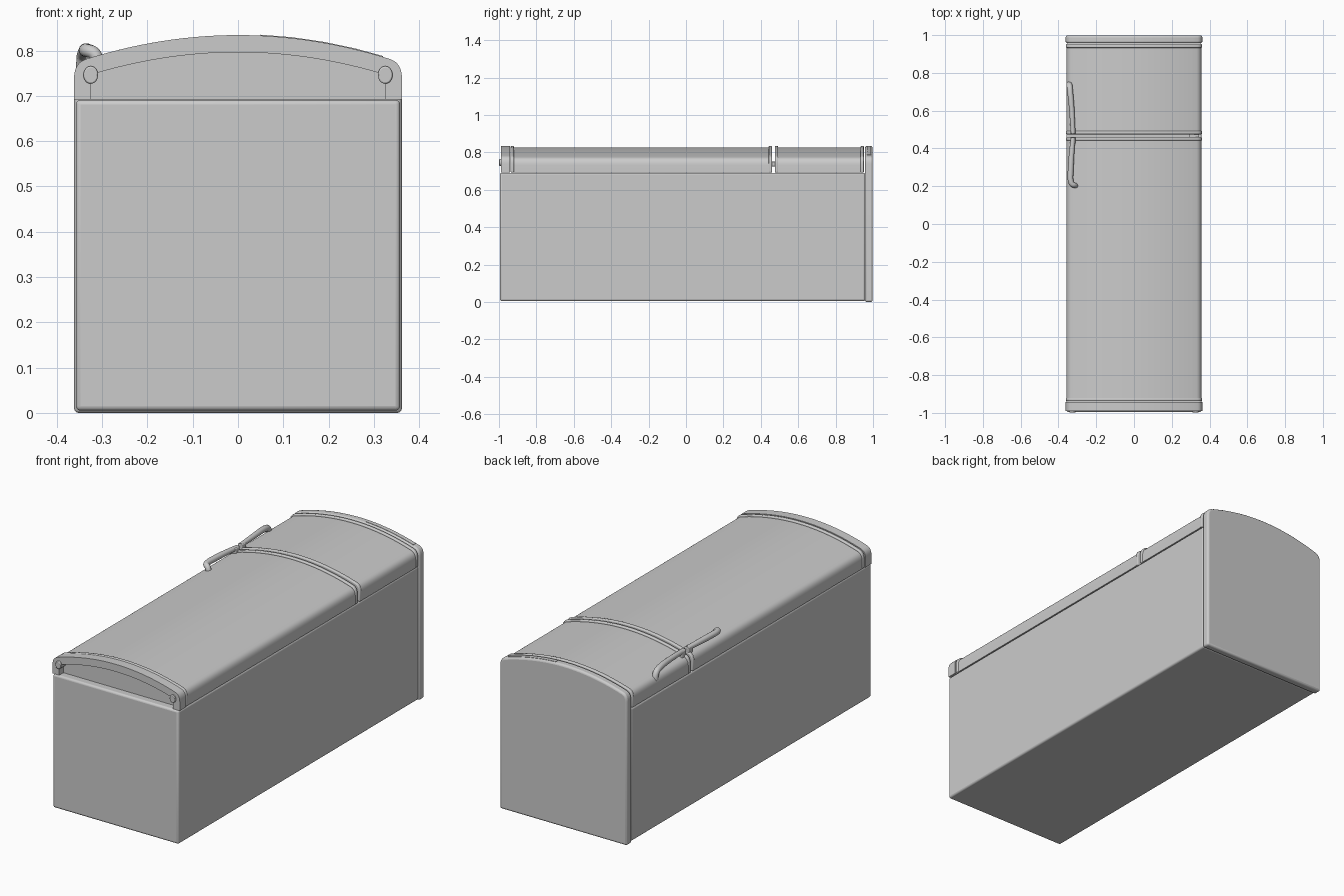
import bpy, bmesh, math
from mathutils import Vector

if "Cube" in bpy.data.objects:
    bpy.data.objects.remove(bpy.data.objects["Cube"])


def finish(ob, bevel=0.0, segs=3):
    if bevel:
        m = ob.modifiers.new("bevel", "BEVEL")
        m.width, m.segments, m.limit_method = bevel, segs, "ANGLE"
        m.angle_limit = math.radians(40)
    bpy.ops.object.select_all(action="DESELECT")
    ob.select_set(True)
    bpy.context.view_layer.objects.active = ob
    bpy.ops.object.shade_smooth_by_angle(angle=math.radians(35))
    return ob


def prism(name, pts, y0, y1, bevel=0.0):
    """Extrude an x/z outline along y."""
    bm = bmesh.new()
    f = bm.faces.new([bm.verts.new((x, y0, z)) for x, z in pts])
    r = bmesh.ops.extrude_face_region(bm, geom=[f])
    bmesh.ops.translate(bm, vec=(0, y1 - y0, 0),
                        verts=[v for v in r["geom"] if isinstance(v, bmesh.types.BMVert)])
    bmesh.ops.recalc_face_normals(bm, faces=bm.faces)
    me = bpy.data.meshes.new(name)
    bm.to_mesh(me)
    bm.free()
    ob = bpy.data.objects.new(name, me)
    bpy.context.collection.objects.link(ob)
    return finish(ob, bevel)


def arch(w, top, bottom, corner=0.035, n=28):
    """Outline with flat bottom, straight sides, rounded shoulders, domed top."""
    xs = w - corner * 0.75
    dome = lambda x: top - 0.47 * x * x
    a, b = Vector((xs, dome(xs))), Vector((w, dome(w) - corner))
    c = Vector((w, dome(w)))
    right = [(w, bottom)]
    for i in range(8):
        t = i / 7
        right.append(tuple(b * (1 - t) ** 2 + c * 2 * t * (1 - t) + a * t * t))
    mid = [(xs - 2 * xs * i / n, dome(xs - 2 * xs * i / n)) for i in range(1, n)]
    return right + mid + [(-x, z) for x, z in reversed(right)]


def rect(x0, x1, z0, z1):
    return [(x0, z0), (x1, z0), (x1, z1), (x0, z1)]


def tube(name, pts, radius):
    """Smooth rounded bar along a path of (x, y, z, thickness)."""
    cu = bpy.data.curves.new(name, "CURVE")
    cu.dimensions, cu.bevel_depth, cu.bevel_resolution = "3D", radius, 5
    cu.use_fill_caps, cu.resolution_u = True, 6
    s = cu.splines.new("NURBS")
    s.points.add(len(pts) - 1)
    for p, (x, y, z, r) in zip(s.points, pts):
        p.co, p.radius = (x, y, z, 1), r
    s.use_endpoint_u, s.order_u = True, 3
    ob = bpy.data.objects.new(name, cu)
    bpy.context.collection.objects.link(ob)
    bpy.ops.object.select_all(action="DESELECT")
    ob.select_set(True)
    bpy.context.view_layer.objects.active = ob
    bpy.ops.object.convert(target="MESH")
    return finish(bpy.context.object)


# Cabinet and domed top cap
prism("cabinet", rect(-0.358, 0.358, 0.005, 0.691), -0.995, 0.958, 0.01)
prism("top_cap", arch(0.362, 0.834, 0.0), 0.957, 0.998, 0.01)
prism("control_panel", [(x, 0.836 - 0.47 * x * x) for x in (0.05, 0.12, 0.19, 0.26, 0.32)]
      + [(0.32, 0.76), (0.05, 0.80)], 0.967, 0.988)

# Doors with raised end trims
trim, panel = arch(0.361, 0.834, 0.692), arch(0.358, 0.826, 0.692)
for label, y0, y1 in (("lower", -0.938, 0.46), ("upper", 0.475, 0.951)):
    prism(label + "_door", panel, y0 + 0.016, y1 - 0.016)
    prism(label + "_door_front_trim", trim, y0, y0 + 0.018, 0.005)
    prism(label + "_door_back_trim", trim, y1 - 0.018, y1, 0.005)

# Hollow plinth: arched frame with a recessed back panel
inner = arch(0.324, 0.796, 0.692, 0.02)
prism("plinth_frame", arch(0.362, 0.834, 0.692) + inner[::-1], -0.99, -0.942)
prism("plinth_back", arch(0.34, 0.81, 0.692), -0.956, -0.943)

# Feet and door hinges
for side, s in (("left", -1), ("right", 1)):
    bpy.ops.mesh.primitive_cylinder_add(vertices=24, radius=0.017, depth=0.045,
                                        location=(0.325 * s, -0.976, 0.746),
                                        rotation=(math.pi / 2, 0, 0))
    bpy.context.object.name = side + "_foot"
    bpy.context.object.scale = (0.95, 1.15, 1)
    finish(bpy.context.object, 0.003, 2)
prism("middle_hinge", rect(0.29, 0.345, 0.725, 0.75), 0.455, 0.48, 0.002)

# Two slim door handles meeting at the gap
tube("upper_handle", [(-0.342, 0.74, 0.752, 1.1), (-0.342, 0.738, 0.785, 1.1),
                      (-0.338, 0.70, 0.799, 1.1), (-0.328, 0.60, 0.801, 1),
                      (-0.323, 0.48, 0.798, 0.85)], 0.014)
tube("lower_handle", [(-0.308, 0.203, 0.77, 1), (-0.312, 0.203, 0.795, 1),
                      (-0.338, 0.215, 0.801, 1.05), (-0.335, 0.30, 0.801, 1.1),
                      (-0.330, 0.38, 0.800, 1), (-0.323, 0.455, 0.798, 0.85)], 0.014)
for label, y0, y1 in (("lower", 0.425, 0.459), ("upper", 0.476, 0.51)):
    prism(label + "_handle_mount", rect(-0.336, -0.31, 0.765, 0.806), y0, y1, 0.004)
